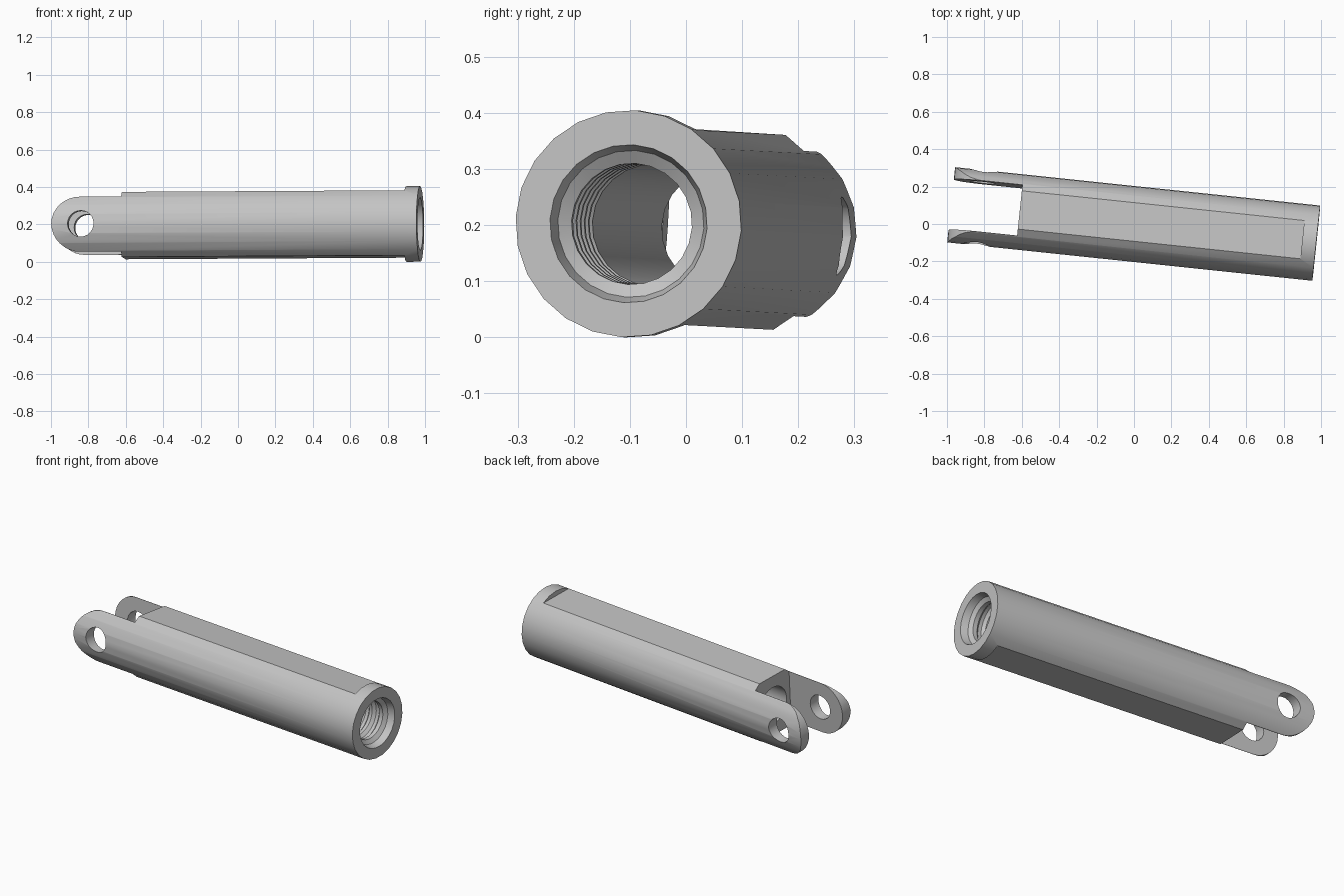
import bpy, bmesh, math
from mathutils import Matrix, Vector

if "Cube" in bpy.data.objects:
    bpy.data.objects.remove(bpy.data.objects["Cube"], do_unlink=True)

RADIUS = 0.2025
TIP, MOUTH = -0.983, 0.98      # ends along the axis
SLOT_END = -0.614
SIDES = 24

metal = bpy.data.materials.new("light_grey_metal")
metal.use_nodes = True
grey = (0.55, 0.55, 0.55, 1)
metal.diffuse_color = grey
metal.node_tree.nodes["Principled BSDF"].inputs["Base Color"].default_value = grey


def make_object(name, bm):
    bmesh.ops.recalc_face_normals(bm, faces=bm.faces)
    mesh = bpy.data.meshes.new(name)
    bm.to_mesh(mesh)
    bm.free()
    mesh.materials.append(metal)
    obj = bpy.data.objects.new(name, mesh)
    bpy.context.collection.objects.link(obj)
    return obj


def lathe_x(name, profile):
    """Turn a closed (x, radius) profile around the x axis."""
    bm = bmesh.new()
    rings = []
    for i in range(SIDES):
        a = 2 * math.pi * i / SIDES
        rings.append([bm.verts.new((x, r * math.cos(a), r * math.sin(a))) for x, r in profile])
    n = len(profile)
    for i in range(SIDES):
        a, b = rings[i], rings[(i + 1) % SIDES]
        for j in range(n):
            k = (j + 1) % n
            bm.faces.new((a[j], a[k], b[k], b[j]))
    return make_object(name, bm)


def prism_y(name, outline, half):
    """Extrude an (x, z) outline across y."""
    bm = bmesh.new()
    face = bm.faces.new([bm.verts.new((x, -half, z)) for x, z in outline])
    new = bmesh.ops.extrude_face_region(bm, geom=[face])["geom"]
    bmesh.ops.translate(bm, vec=(0, 2 * half, 0),
                        verts=[v for v in new if isinstance(v, bmesh.types.BMVert)])
    return make_object(name, bm)


def box(name, low, high):
    low, high = Vector(low), Vector(high)
    bm = bmesh.new()
    bmesh.ops.create_cube(bm, size=1)
    bmesh.ops.scale(bm, vec=high - low, verts=bm.verts)
    bmesh.ops.translate(bm, vec=(low + high) / 2, verts=bm.verts)
    return make_object(name, bm)


def cut(target, cutter, operation="DIFFERENCE"):
    cutter.hide_render = True
    mod = target.modifiers.new("cut", "BOOLEAN")
    mod.operation, mod.solver, mod.object = operation, "EXACT", cutter
    bpy.ops.object.select_all(action="DESELECT")
    target.select_set(True)
    bpy.context.view_layer.objects.active = target
    bpy.ops.object.modifier_apply(modifier=mod.name)
    bpy.data.objects.remove(cutter, do_unlink=True)


# Tube with a countersunk mouth and threaded bore
bore, root, pitch = 0.108, 0.124, 0.07
profile = [(TIP - 0.02, RADIUS), (MOUTH, RADIUS), (MOUTH, 0.141),
           (MOUTH - 0.04, 0.131), (MOUTH - 0.055, bore)]
for i in range(5):
    x = MOUTH - 0.08 - i * pitch
    profile += [(x, bore), (x - 0.015, root), (x - 0.035, root), (x - 0.05, bore)]
profile.append((TIP - 0.02, bore))
fork = lathe_x("fork_end_tube", profile)

# Flats above and below, stopping short of the round collar
for side in (-1, 1):
    z = sorted((side * 0.174, side * 0.3))
    cut(fork, box("flat_cutter", (SLOT_END - 0.6, -0.3, z[0]), (0.905, 0.3, z[1])))

# Slot between the two prongs
cut(fork, box("slot_cutter", (-1.2, -0.136, -0.3), (SLOT_END, 0.136, 0.3)))

# Rounded prong tips
tip_r = 0.1475
pin_x = TIP + tip_r
outline = [(1.1, 0.25), (SLOT_END, 0.25), (SLOT_END, tip_r)]
for i in range(17):
    a = math.pi / 2 + math.pi * i / 16
    outline.append((pin_x + tip_r * math.cos(a), tip_r * math.sin(a)))
outline += [(SLOT_END, -tip_r), (SLOT_END, -0.25), (1.1, -0.25)]
cut(fork, prism_y("tip_shape", outline, 0.3), "INTERSECT")

# Pin hole through both prongs
circle = [2 * math.pi * i / SIDES for i in range(SIDES)]
cut(fork, prism_y("pin_hole", [(pin_x + 0.01 + 0.07 * math.cos(a), 0.07 * math.sin(a))
                               for a in circle], 0.3))

# Lay the part at its slight angle
turn = (Matrix.Rotation(math.radians(-6), 4, "Z")
        @ Matrix.Rotation(math.radians(-0.32), 4, "Y")
        @ Matrix.Rotation(math.radians(-3.6), 4, "X"))
fork.data.transform(Matrix.Translation((0, 0, 0.197)) @ turn)
bpy.ops.object.shade_smooth_by_angle(angle=math.radians(28))
